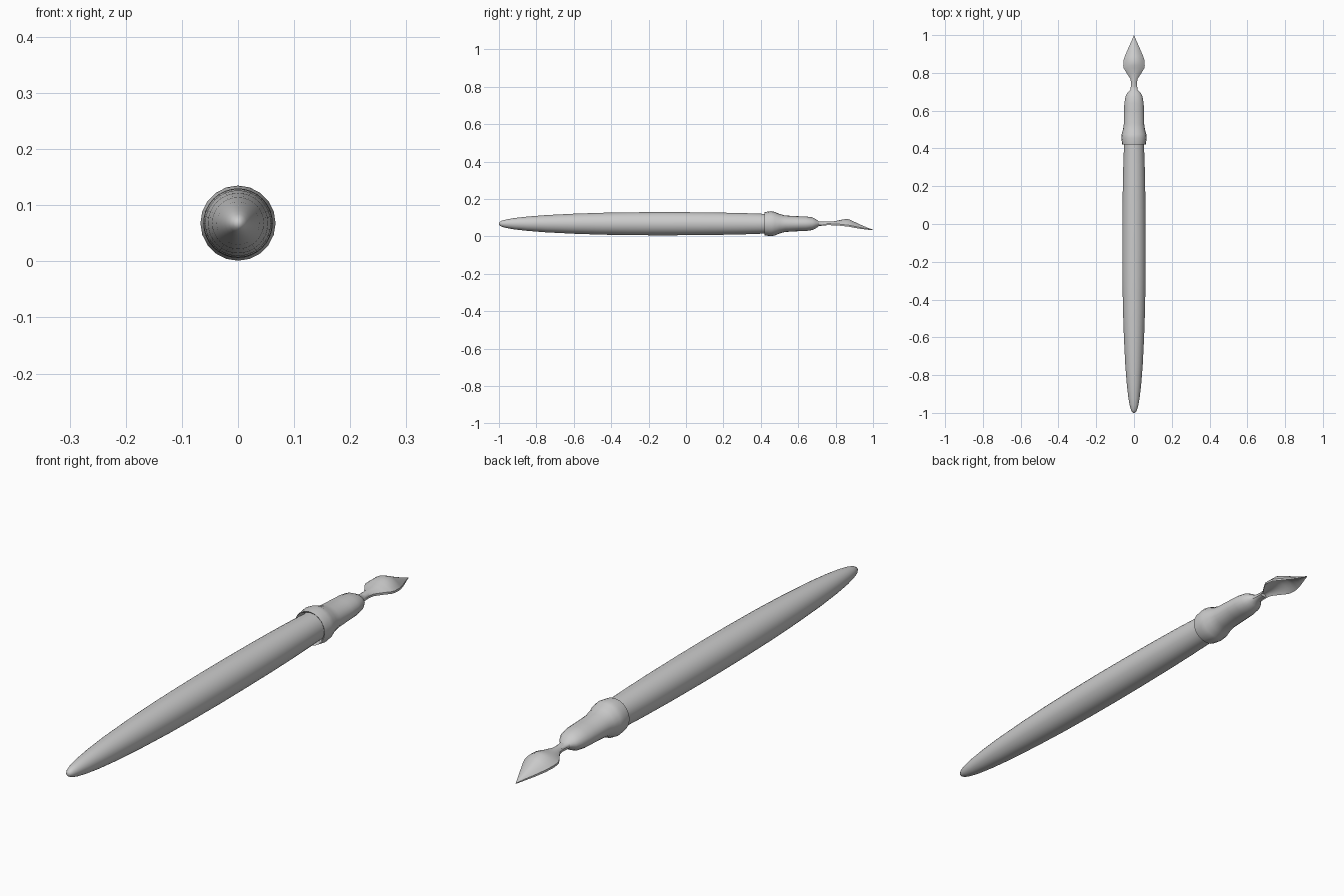
import bpy, bmesh, math

if "Cube" in bpy.data.objects:
    bpy.data.objects.remove(bpy.data.objects["Cube"])

AXIS_Z = 0.068


def loft(name, rings, angle=40):
    """Skin a series of equal-length closed rings and cap both ends."""
    bm = bmesh.new()
    loops = [[bm.verts.new(p) for p in ring] for ring in rings]
    n = len(loops[0])
    for a, b in zip(loops, loops[1:]):
        for i in range(n):
            j = (i + 1) % n
            bm.faces.new((a[i], a[j], b[j], b[i]))
    bm.faces.new(loops[0])
    bm.faces.new(loops[-1])
    bmesh.ops.recalc_face_normals(bm, faces=bm.faces)
    mesh = bpy.data.meshes.new(name)
    bm.to_mesh(mesh)
    bm.free()
    ob = bpy.data.objects.new(name, mesh)
    bpy.context.collection.objects.link(ob)
    bpy.ops.object.select_all(action='DESELECT')
    ob.select_set(True)
    bpy.context.view_layer.objects.active = ob
    bpy.ops.object.shade_smooth_by_angle(angle=math.radians(angle))
    return ob


def ellipse(y, rx, rz, n):
    return [(rx * math.cos(2 * math.pi * i / n), y,
             AXIS_Z + rz * math.sin(2 * math.pi * i / n)) for i in range(n)]


def arch(y, w, crown, edge, thick, n=12):
    """Thin arched cross-section of the nib."""
    us = [-1 + 2 * i / n for i in range(n + 1)]
    top = [(w * u, y, edge + (crown - edge) * (1 - u * u)) for u in us]
    low = [(x, y, z - thick) for x, _, z in reversed(top)]
    return top + low


# Tapered wooden handle
handle = [(-1.0, .003), (-.997, .009), (-.985, .016), (-.96, .023), (-.92, .030),
          (-.85, .038), (-.75, .046), (-.6, .0535), (-.45, .0585), (-.3, .061),
          (-.15, .062), (0, .0615), (.15, .060), (.3, .057), (.47, .051)]
loft("handle", [ellipse(y, r, r, 32) for y, r in handle])

# Metal ferrule: recessed collar, flattened grip and neck
ferrule = [(.46, .050, .050), (.425, .057, .057), (.42, .062, .062), (.455, .067, .067),
           (.475, .065, .063), (.50, .058, .052), (.53, .054, .044),
           (.60, .053, .040), (.64, .051, .039), (.675, .045, .034),
           (.695, .035, .024), (.71, .020, .013), (.73, .016, .010),
           (.75, .015, .009)]
loft("ferrule", [ellipse(y, rx, rz, 20) for y, rx, rz in ferrule], 30)

# Arched nib that dips to a point: y, half width, crown z, edge z, thickness
nib = [(.71, .018, .079, .068, .008), (.75, .016, .079, .068, .008),
       (.77, .020, .079, .068, .008), (.80, .040, .082, .067, .008),
       (.825, .055, .088, .065, .008), (.84, .057, .091, .063, .008),
       (.865, .056, .094, .061, .008), (.89, .048, .083, .056, .008),
       (.93, .031, .064, .048, .007), (.97, .013, .047, .041, .005),
       (1.0, .0008, .036, .035, .002)]
loft("nib", [arch(*s) for s in nib])
